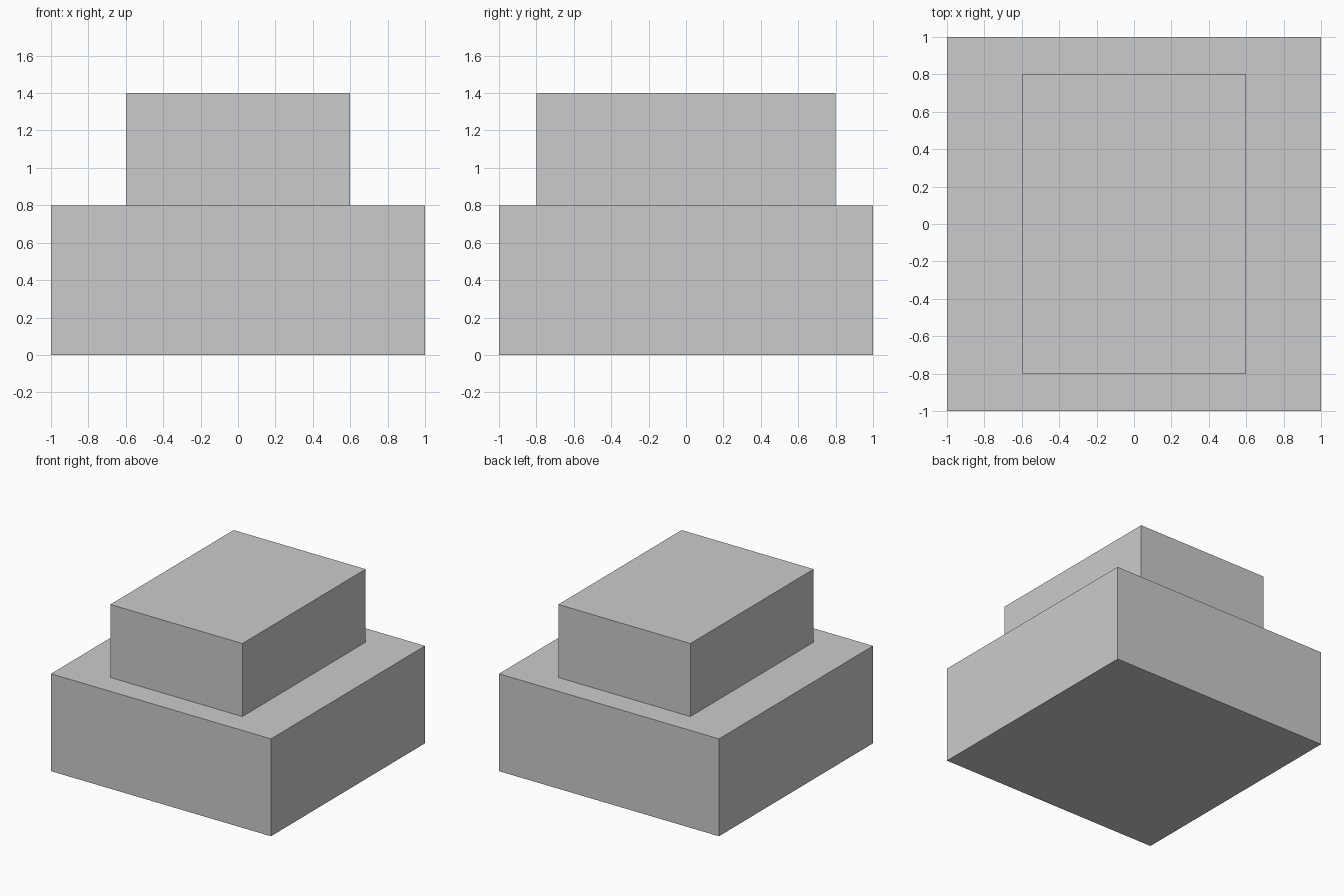
import bpy

if "Cube" in bpy.data.objects:
    bpy.data.objects.remove(bpy.data.objects["Cube"])


def box(name, size, base_z):
    """Flat-faced box centred on x = y = 0, resting on base_z."""
    bpy.ops.mesh.primitive_cube_add(size=1, location=(0, 0, base_z + size[2] / 2))
    obj = bpy.context.object
    obj.name = name
    obj.scale = size
    bpy.ops.object.transform_apply(location=False, rotation=False, scale=True)
    return obj


# Wide lower block
box("base_block", (2.0, 2.0, 0.8), 0.0)

# Narrower upper block standing on the base
box("upper_block", (1.2, 1.6, 0.6), 0.8)
